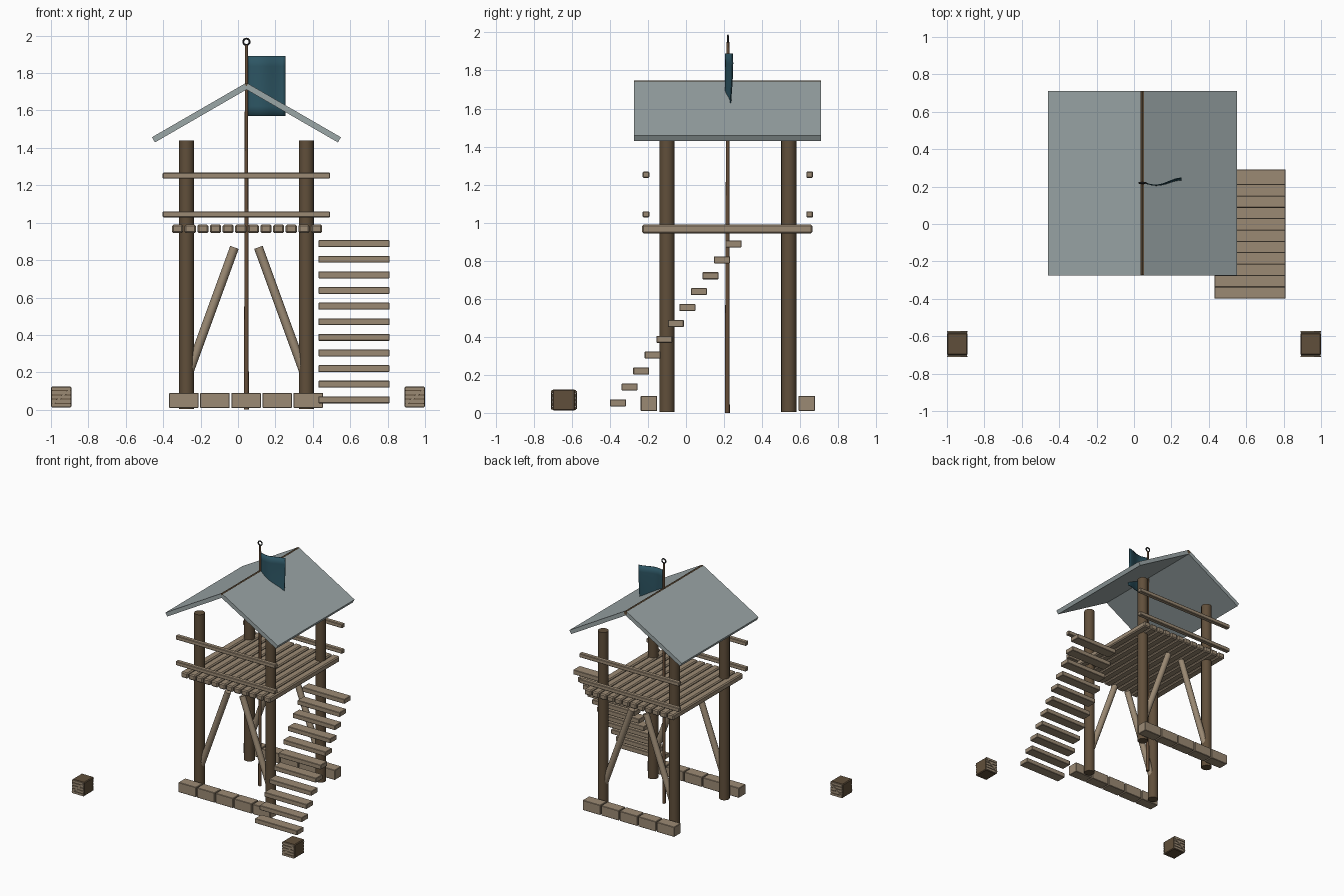
import bpy, bmesh, math
from mathutils import Vector

if "Cube" in bpy.data.objects:
    bpy.data.objects.remove(bpy.data.objects["Cube"])

CX, CY = 0.045, 0.22          # tower centre
HALF = 0.32                   # post offset from the centre


def material(name, rgb):
    m = bpy.data.materials.new(name)
    m.diffuse_color = (*rgb, 1)
    m.use_nodes = True
    m.node_tree.nodes["Principled BSDF"].inputs["Base Color"].default_value = m.diffuse_color
    return m


DARK = material("dark timber", (0.118, 0.078, 0.043))
TAN = material("weathered plank", (0.33, 0.255, 0.175))
ROOF = material("slate blue grey", (0.33, 0.385, 0.39))
TEAL = material("teal cloth", (0.026, 0.091, 0.125))
POLE = material("pole wood", (0.13, 0.075, 0.04))
IRON = material("dark iron", (0.03, 0.032, 0.035))


def finish(ob, name, mat, bevel=0.0, smooth=False):
    ob.name = name
    ob.data.materials.append(mat)
    if bevel:
        b = ob.modifiers.new("bevel", "BEVEL")
        b.width, b.segments = bevel, 1
    if smooth:
        bpy.ops.object.shade_smooth_by_angle(angle=math.radians(35))
    return ob


def box(name, mat, centre, size, bevel=0.0, rot=(0, 0, 0)):
    bpy.ops.mesh.primitive_cube_add(size=1, location=centre, rotation=rot)
    ob = bpy.context.object
    ob.scale = size
    bpy.ops.object.transform_apply(location=False, rotation=False, scale=True)
    return finish(ob, name, mat, bevel)


def rod(name, mat, a, b, r1, r2=None, sides=16):
    a, b = Vector(a), Vector(b)
    d = b - a
    bpy.ops.mesh.primitive_cone_add(vertices=sides, radius1=r1, radius2=r1 if r2 is None else r2,
                                    depth=d.length, location=(a + b) / 2)
    ob = bpy.context.object
    ob.rotation_euler = d.to_track_quat("Z", "Y").to_euler()
    return finish(ob, name, mat, 0, True)


# corner posts and slanted braces
for sy, side in ((-1, "front"), (1, "back")):
    y = CY + sy * HALF
    for sx, hand in ((-1, "left"), (1, "right")):
        x = CX + sx * HALF
        rod(f"{side}_{hand}_post", DARK, (x, y, 0.005), (x, y, 1.44), 0.04)
        rod(f"{side}_{hand}_brace", TAN, (x, y, 0.165), (CX + sx * 0.064, y, 0.868), 0.024)

    # footing blocks
    for i in range(5):
        box(f"{side}_footing_{i}", TAN, (CX - 0.002 + (i - 2) * 0.1663, CY + sy * 0.415, 0.05),
            (0.158, 0.086, 0.08), 0.003)

    # guard rails
    for z, level in ((1.044, "lower"), (1.252, "upper")):
        box(f"{side}_{level}_rail", TAN, (CX, CY + sy * 0.43, z), (0.895, 0.035, 0.032), 0.004)

# deck planks
for i in range(12):
    box(f"deck_plank_{i}", TAN, (0.0485 + (i - 5.5) * 0.0675, 0.217, 0.967),
        (0.06, 0.895, 0.046), 0.008)

# floating stair treads
for i in range(11):
    box(f"stair_tread_{i}", TAN, (0.62, -0.357 + i * 0.0607, 0.053 + i * 0.0835),
        (0.38, 0.084, 0.037), 0.003)

# two pitched roof slabs and the ridge beam
SLOPE, LENGTH, THICK = math.radians(30), 0.573, 0.032
for s, hand in ((-1, "left"), (1, "right")):
    mid = Vector((CX + s * 0.505, 0.218, 1.457))      # upper eave edge
    along = Vector((-s * math.cos(SLOPE), 0, math.sin(SLOPE)))
    normal = Vector((s * math.sin(SLOPE), 0, math.cos(SLOPE)))
    box(f"{hand}_roof_slab", ROOF, mid + along * LENGTH / 2 - normal * THICK / 2,
        (LENGTH, 0.985, THICK), 0, (0, s * SLOPE, 0))
rod("ridge_beam", DARK, (CX, -0.274, 1.732), (CX, 0.711, 1.732), 0.015, sides=10)

# flag pole with a ring on top
rod("flag_pole", POLE, (CX, CY - 0.003, 0), (CX, CY, 1.95), 0.013, 0.008, 12)
bpy.ops.mesh.primitive_torus_add(location=(CX, CY, 1.967), rotation=(math.pi / 2, 0, 0),
                                 major_radius=0.017, minor_radius=0.005,
                                 major_segments=20, minor_segments=8)
finish(bpy.context.object, "pole_ring", IRON, 0, True)

# waving flag
bm = bmesh.new()
NX, NZ = 12, 6
grid = []
for i in range(NX + 1):
    t = i / NX
    for j in range(NZ + 1):
        s = j / NZ
        y = 0.222 - 0.016 * math.sin(1.5 * math.pi * t) + 0.008 * t * math.sin(3 * s - 1)
        grid.append(bm.verts.new((0.053 + 0.2 * t, y, 1.57 + 0.32 * s)))
for i in range(NX):
    for j in range(NZ):
        k = i * (NZ + 1) + j
        bm.faces.new((grid[k], grid[k + NZ + 1], grid[k + NZ + 2], grid[k + 1]))
mesh = bpy.data.meshes.new("flag")
bm.to_mesh(mesh)
bm.free()
flag = bpy.data.objects.new("flag", mesh)
bpy.context.collection.objects.link(flag)
bpy.context.view_layer.objects.active = flag
flag.select_set(True)
finish(flag, "flag", TEAL, 0, True)
solid = flag.modifiers.new("thickness", "SOLIDIFY")
solid.thickness, solid.offset = 0.005, 0

# crates: dark body, slatted ends with a diagonal batten
for sx, hand in ((-1, "left"), (1, "right")):
    x, y, z = sx * 0.945, -0.642, 0.068
    box(f"{hand}_crate_body", DARK, (x, y, z), (0.11, 0.12, 0.112), 0.006)
    for sy, side in ((-1, "front"), (1, "back")):
        for i in range(5):
            box(f"{hand}_crate_{side}_slat_{i}", TAN, (x, y + sy * 0.062, z + (i - 2) * 0.0225),
                (0.106, 0.006, 0.017))
        box(f"{hand}_crate_{side}_batten", TAN, (x, y + sy * 0.066, z),
            (0.13, 0.006, 0.012), 0, (0, -math.radians(40), 0))
